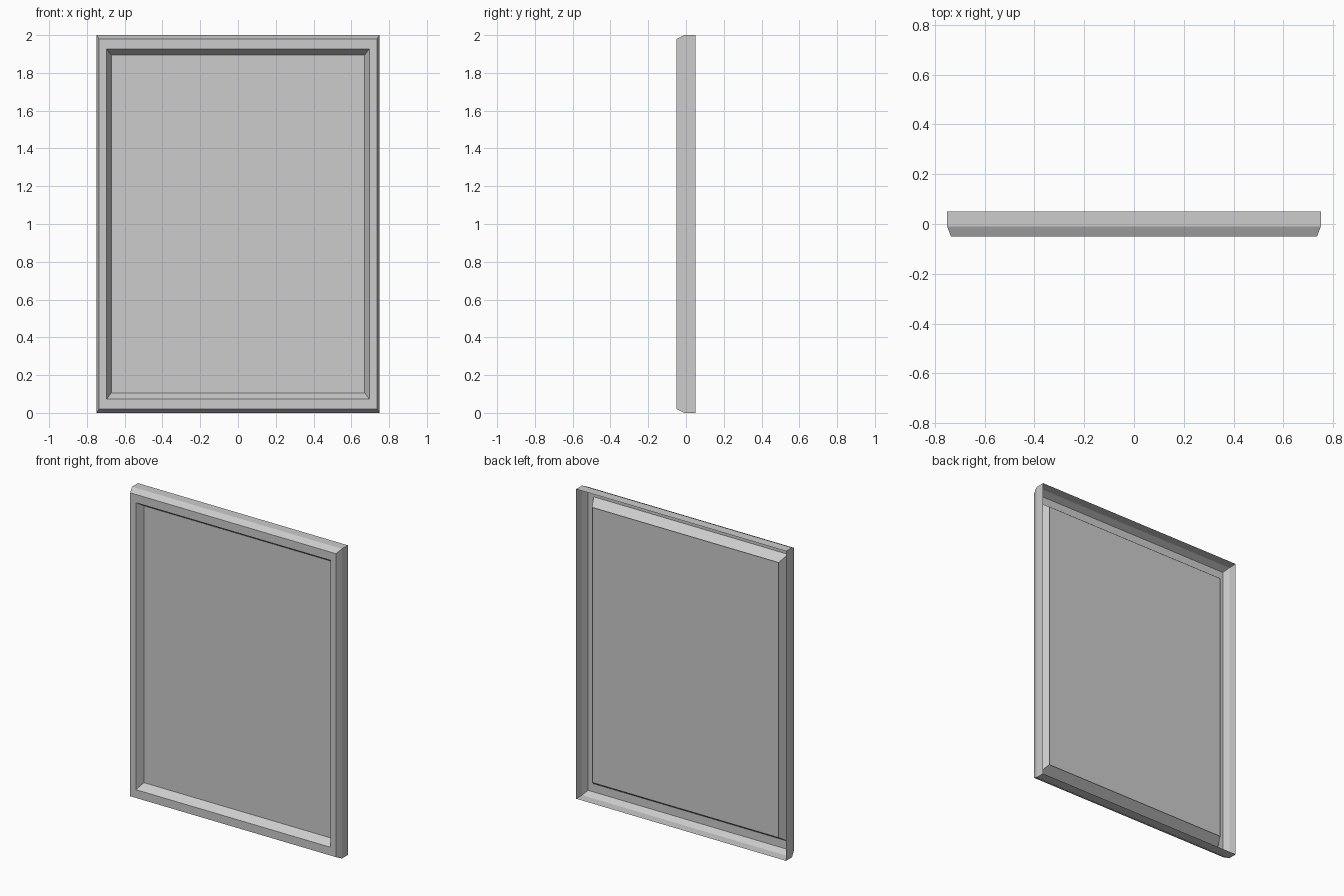
import bpy
import bmesh

cube = bpy.data.objects.get("Cube")
if cube:
    bpy.data.objects.remove(cube)

HALF_W, HALF_H = 0.75, 1.0

grey = bpy.data.materials.new("light_grey")
grey.use_nodes = True
color = (0.604, 0.604, 0.604, 1)
grey.diffuse_color = color
grey.node_tree.nodes["Principled BSDF"].inputs["Base Color"].default_value = color


def ring(bm, inset, y):
    """Rectangle of four vertices; the inset is proportional to each side."""
    s = 1 - inset / HALF_W
    corners = [(-1, -1), (1, -1), (1, 1), (-1, 1)]
    return [bm.verts.new((cx * HALF_W * s, y, HALF_H + cz * HALF_H * s))
            for cx, cz in corners]


def finish(bm, name):
    mesh = bpy.data.meshes.new(name)
    bm.to_mesh(mesh)
    bm.free()
    mesh.materials.append(grey)
    obj = bpy.data.objects.new(name, mesh)
    bpy.context.collection.objects.link(obj)
    return obj


# Frame moulding: open-backed shell, outer wall, chamfer, flat face, inner slope
profile = [(0, 0.05), (0, -0.01), (0.015, -0.05), (0.055, -0.05), (0.084, 0.008)]
bm = bmesh.new()
rings = [ring(bm, inset, y) for inset, y in profile]
for a, b in zip(rings, rings[1:]):
    for i in range(4):
        j = (i + 1) % 4
        bm.faces.new((a[i], b[i], b[j], a[j]))
bm.normal_update()
# Make the flat front band point forward
if sum(f.normal.y for f in bm.faces) > 0:
    bmesh.ops.reverse_faces(bm, faces=bm.faces[:])
finish(bm, "frame")

# Flat panel seated just inside the end of the inner slope
bm = bmesh.new()
bm.faces.new(ring(bm, 0.0795, -0.001))
finish(bm, "panel")
